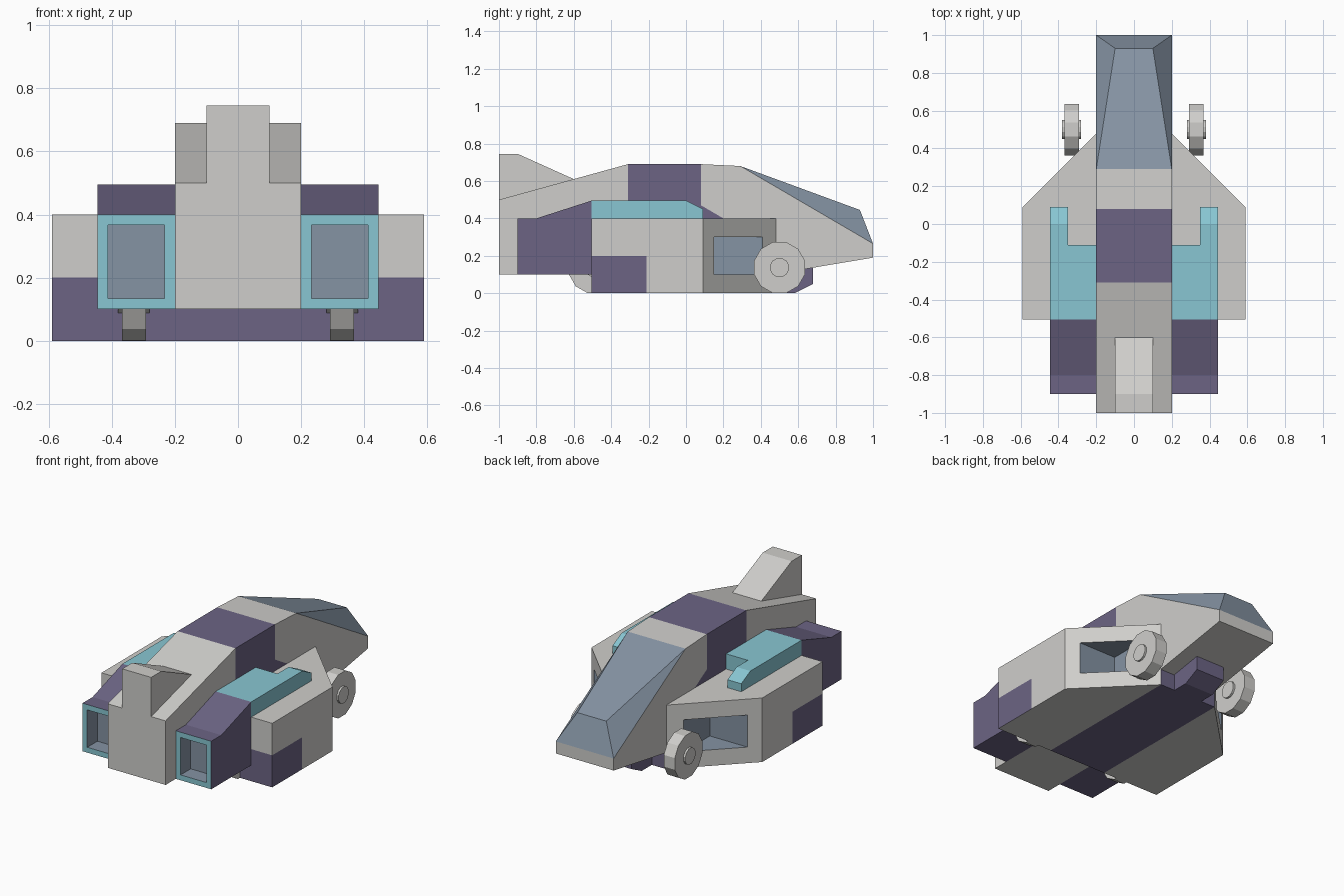
import bpy, bmesh, math
from mathutils import Vector, Matrix

if "Cube" in bpy.data.objects:
    bpy.data.objects.remove(bpy.data.objects["Cube"])


def material(name, rgb):
    m = bpy.data.materials.new(name)
    lin = [((c / 255 + 0.055) / 1.055) ** 2.4 for c in rgb]
    m.diffuse_color = (*lin, 1)
    m.use_nodes = True
    m.node_tree.nodes["Principled BSDF"].inputs["Base Color"].default_value = m.diffuse_color
    return m


GREY, PURPLE, TEAL, SLATE = range(4)
MATS = [material("hull grey", (207, 206, 203)), material("panel purple", (108, 100, 132)),
        material("trim teal", (136, 198, 210)), material("glass slate", (133, 147, 163))]


def prism(points, offset, color=GREY):
    """Solid made by sweeping a flat outline along an offset."""
    bm = bmesh.new()
    a = [bm.verts.new(p) for p in points]
    b = [bm.verts.new(Vector(p) + Vector(offset)) for p in points]
    n = len(a)
    bm.faces.new(a)
    bm.faces.new(b[::-1])
    for i in range(n):
        bm.faces.new((a[i], b[i], b[(i + 1) % n], a[(i + 1) % n]))
    bmesh.ops.recalc_face_normals(bm, faces=bm.faces)
    for f in bm.faces:
        f.material_index = color
    bm.normal_update()
    return bm


def side_prism(profile, x0, x1, color=GREY):
    return prism([(x0, y, z) for y, z in profile], (x1 - x0, 0, 0), color)


def slice_bm(bm, co, no, rule=lambda f: True):
    faces = [f for f in bm.faces if rule(f)]
    geom = set(faces)
    for f in faces:
        geom.update(f.edges)
        geom.update(f.verts)
    bmesh.ops.bisect_plane(bm, geom=list(geom), plane_co=co, plane_no=no, dist=1e-5)
    bm.normal_update()


def finish(bm, name, mirror=False):
    me = bpy.data.meshes.new(name)
    bm.to_mesh(me)
    bm.free()
    for m in MATS:
        me.materials.append(m)
    ob = bpy.data.objects.new(name, me)
    bpy.context.collection.objects.link(ob)
    if mirror:
        mod = ob.modifiers.new("mirror", 'MIRROR')
        mod.use_mirror_merge = False
    return ob


# Central hull with a purple band
bm = side_prism([(-1, .1), (-1, .5), (-.31, .69), (.08, .69), (.29, .68),
                 (1, .265), (1, .19), (.48, .103), (.4, .1)], -.2, .2)
for y in (-.31, .08):
    slice_bm(bm, (0, y, 0), (0, 1, 0))
is_side = lambda f: abs(f.normal.x) > .9 and f.calc_center_median().y > .08
slice_bm(bm, (0, .2, 0), (0, 1, 0), is_side)
is_gusset = lambda f: is_side(f) and f.calc_center_median().y < .2
slice_bm(bm, (0, .2, .4), (0, .07, .12), is_gusset)
for f in bm.faces:
    c = f.calc_center_median()
    low = is_gusset(f) and c.z < .4 + (.2 - c.y) * .07 / .12
    if -.31 < c.y < .08 and f.normal.z > -.5 or low:
        f.material_index = PURPLE
finish(bm, "hull")

# Cockpit canopy
bm = bmesh.new()
v = [bm.verts.new(p) for p in [(-.2, .29, .68), (.2, .29, .68), (.1, .93, .445),
                               (-.1, .93, .445), (-.2, 1, .265), (.2, 1, .265)]]
for ids in [(0, 1, 2, 3), (1, 5, 2), (0, 3, 4), (3, 2, 5, 4)]:
    bm.faces.new([v[i] for i in ids]).material_index = SLATE
bmesh.ops.recalc_face_normals(bm, faces=bm.faces)
finish(bm, "canopy")

# Tail fin
finish(side_prism([(-1, .5), (-1, .745), (-.9, .745), (-.6, .61)], -.1, .1), "tail_fin")

# Keel and narrow chin
finish(side_prism([(-.505, 0), (-.505, .1), (.48, .1), (.48, 0)], -.2, .2, PURPLE), "keel")
finish(side_prism([(.48, 0), (.58, 0), (.68, .05), (.68, .137), (.48, .103)],
                  -.1, .1, PURPLE), "chin")

# Side pods with purple lower corners and cut-out windows
bm = prism([(.2, -.505, 0), (.59, -.505, 0), (.59, .09, 0), (.2, .48, 0)], (0, 0, .4))
low_wall = lambda f: abs(f.normal.z) < .5 and f.calc_center_median().y < 0 and f.normal.x > -.5
slice_bm(bm, (0, -.21, 0), (0, 1, 0), low_wall)
slice_bm(bm, (0, 0, .2), (0, 0, 1),
         lambda f: low_wall(f) and f.calc_center_median().y < -.21)
for f in bm.faces:
    c = f.calc_center_median()
    if low_wall(f) and c.y < -.21 and c.z < .2:
        f.material_index = PURPLE
slant = lambda f: f.normal.x > .5 and f.normal.y > .5
for co, no in [((0, 0, .1), (0, 0, 1)), ((0, 0, .3), (0, 0, 1)),
               ((0, .15, 0), (0, 1, 0)), ((0, .41, 0), (0, 1, 0))]:
    slice_bm(bm, co, no, slant)
hole = min((f for f in bm.faces if slant(f)),
           key=lambda f: (f.calc_center_median() - Vector((.4, .28, .2))).length)
hv = sorted(hole.verts, key=lambda p: (round(p.co.y, 3), p.co.z))
bm.faces.remove(hole)
a0, a1, b0, b1 = hv
c0, c1 = (bm.verts.new((.27, .15, z)) for z in (.1, .3))
for loop in [(a0, a1, c1, c0), (c0, c1, b1, b0), (a0, c0, b0), (a1, b1, c1)]:
    bm.faces.new(loop).material_index = SLATE
bmesh.ops.recalc_face_normals(bm, faces=bm.faces)
finish(bm, "side_pod", True)

# Engines with teal frame and recessed nozzle
bm = side_prism([(-.9, .1), (-.9, .4), (-.8, .4), (-.505, .495), (-.505, .1)], .2, .445, PURPLE)
face = min(bm.faces, key=lambda f: f.normal.y)
face.material_index = TEAL
bmesh.ops.inset_individual(bm, faces=[face], thickness=.047)
walls = bmesh.ops.inset_individual(bm, faces=[face], thickness=0, depth=-.1)["faces"]
for f in walls + [face]:
    f.material_index = SLATE
finish(bm, "engine", True)

# Teal engine covers, with a narrow forward arm
finish(side_prism([(-.505, .4), (-.505, .495), (-.11, .495), (-.11, .4)], .2, .445, TEAL),
       "engine_cover", True)
finish(side_prism([(-.11, .4), (-.11, .495), (0, .495), (.09, .45), (.09, .4)],
                  .35, .445, TEAL), "cover_arm", True)

# Wheels with hubs
for label, y in (("rear", -.49), ("nose", .5)):
    bm = bmesh.new()
    for radius, width in ((.141, .076), (.052, .1)):
        turn = Matrix.Translation((.33, y, .137)) @ Matrix.Rotation(math.pi / 2, 4, 'Y') \
            @ Matrix.Rotation(math.radians(15), 4, 'Z')
        bmesh.ops.create_cone(bm, cap_ends=True, segments=12, radius1=radius,
                              radius2=radius, depth=width, matrix=turn)
    finish(bm, label + "_wheel", True)
